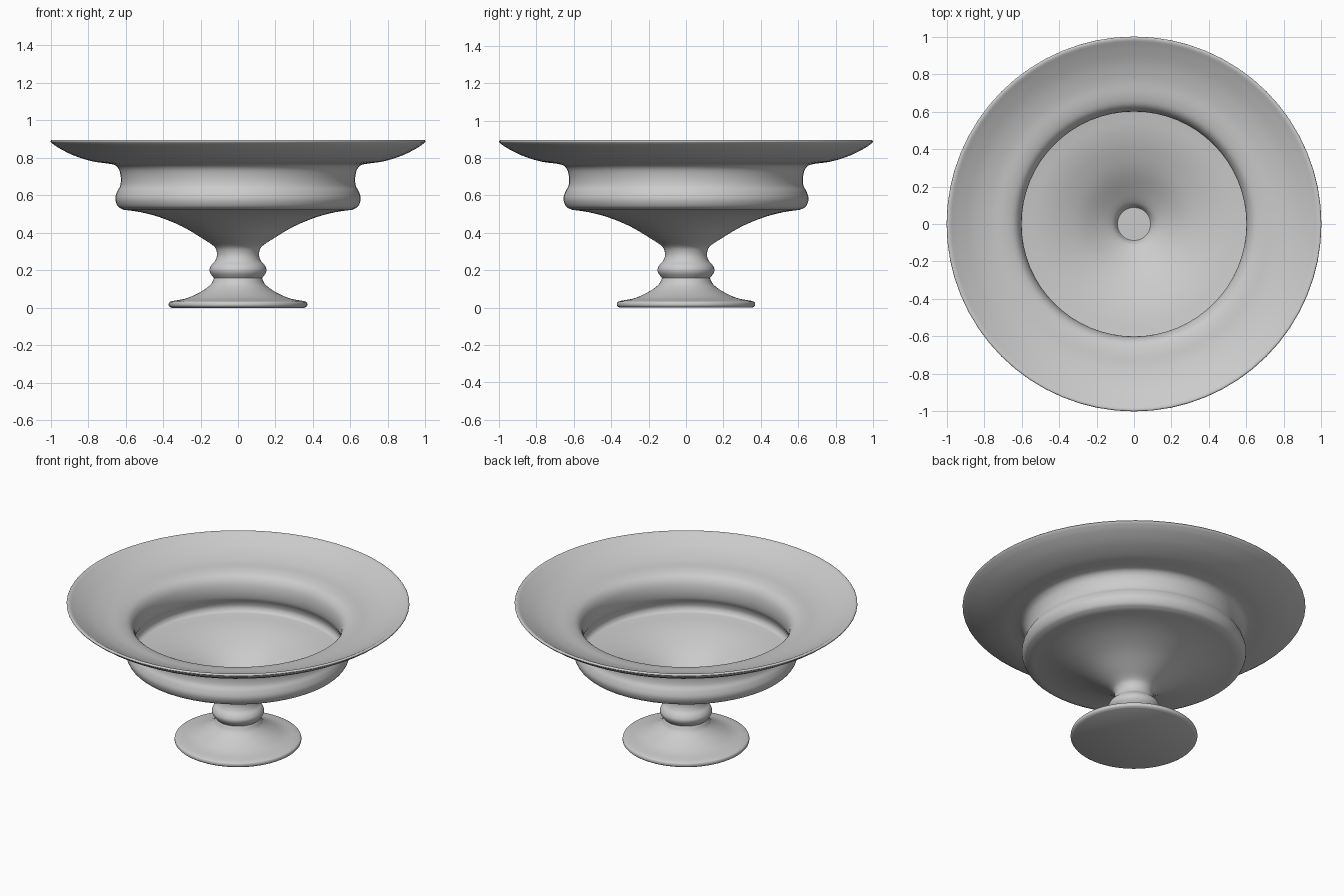
import bpy, bmesh, math
from mathutils import Vector

cube = bpy.data.objects.get("Cube")
if cube:
    bpy.data.objects.remove(cube, do_unlink=True)

SEGMENTS = 64

grey = bpy.data.materials.new("plain_grey")
grey.use_nodes = True
colour = (0.6, 0.6, 0.6, 1)
grey.diffuse_color = colour
grey.node_tree.nodes["Principled BSDF"].inputs["Base Color"].default_value = colour


def smooth_path(points, steps=4):
    """Run a rounded curve through (radius, height) points."""
    p = [Vector(q) for q in points]
    p = [2 * p[0] - p[1]] + p + [2 * p[-1] - p[-2]]
    out = []
    for a, b, c, d in zip(p, p[1:], p[2:], p[3:]):
        m0, m1 = (c - a) / 2, (d - b) / 2
        # Limit the tangents so uneven spacing does not overshoot
        length = (c - b).length
        m0 = m0.normalized() * min(m0.length, length)
        m1 = m1.normalized() * min(m1.length, length)
        for i in range(steps):
            t = i / steps
            out.append(b * (2*t**3 - 3*t**2 + 1) + m0 * (t**3 - 2*t**2 + t)
                       + c * (3*t**2 - 2*t**3) + m1 * (t**3 - t**2))
    return out + [p[-2]]


def lathe(name, sections):
    """Turn the joined profile sections around the z axis."""
    path = [Vector((0, sections[0][0][1]))]
    for section in sections:
        path += smooth_path(section)
    path.append(Vector((0, path[-1].y)))
    bm = bmesh.new()
    verts = [bm.verts.new((r, 0, z)) for r, z in path]
    edges = [bm.edges.new(pair) for pair in zip(verts, verts[1:])]
    bmesh.ops.spin(bm, geom=verts + edges, cent=(0, 0, 0), axis=(0, 0, 1),
                   angle=math.tau, steps=SEGMENTS, use_duplicate=False)
    bmesh.ops.remove_doubles(bm, verts=bm.verts, dist=0.0005)
    bmesh.ops.recalc_face_normals(bm, faces=bm.faces)
    mesh = bpy.data.meshes.new(name)
    bm.to_mesh(mesh)
    bm.free()
    mesh.materials.append(grey)
    obj = bpy.data.objects.new(name, mesh)
    bpy.context.collection.objects.link(obj)
    bpy.ops.object.select_all(action="DESELECT")
    obj.select_set(True)
    bpy.context.view_layer.objects.active = obj
    bpy.ops.object.shade_smooth_by_angle(angle=math.radians(35))
    return obj


# Rounded disc edge and flared top of the foot
foot = [(0.355, 0), (0.367, 0.008), (0.37, 0.018), (0.366, 0.03), (0.35, 0.036)]
flare = [(0.35, 0.036), (0.27, 0.052), (0.19, 0.09), (0.145, 0.125), (0.128, 0.158)]
# Stem bead, waist and underside of the bowl
stem = [(0.128, 0.158), (0.147, 0.183), (0.152, 0.205), (0.142, 0.228),
        (0.122, 0.25), (0.112, 0.285), (0.125, 0.325), (0.19, 0.37),
        (0.3, 0.435), (0.42, 0.484), (0.52, 0.51), (0.61, 0.523)]
# Bulging side wall and pinched neck
wall = [(0.61, 0.523), (0.64, 0.54), (0.655, 0.58), (0.645, 0.62), (0.629, 0.65),
        (0.625, 0.69), (0.634, 0.735), (0.655, 0.76), (0.69, 0.769)]
# Wide rim, outside then inside
rim = [(0.69, 0.769), (0.78, 0.782), (0.88, 0.814), (0.96, 0.855), (0.995, 0.88)]
lip = [(0.995, 0.88), (1, 0.888), (0.995, 0.895), (0.985, 0.895)]
inner_rim = [(0.985, 0.895), (0.94, 0.87), (0.86, 0.832), (0.77, 0.805), (0.69, 0.793),
             (0.638, 0.775), (0.61, 0.74), (0.6, 0.69), (0.605, 0.64),
             (0.622, 0.605), (0.628, 0.575), (0.615, 0.55), (0.585, 0.543)]
# Sloping floor down to the flat centre
floor = [(0.585, 0.543), (0.5, 0.53), (0.41, 0.506), (0.29, 0.458),
         (0.18, 0.392), (0.11, 0.345), (0.088, 0.31)]

lathe("pedestal_bowl", [foot, flare, stem, wall, rim, lip, inner_rim, floor])
